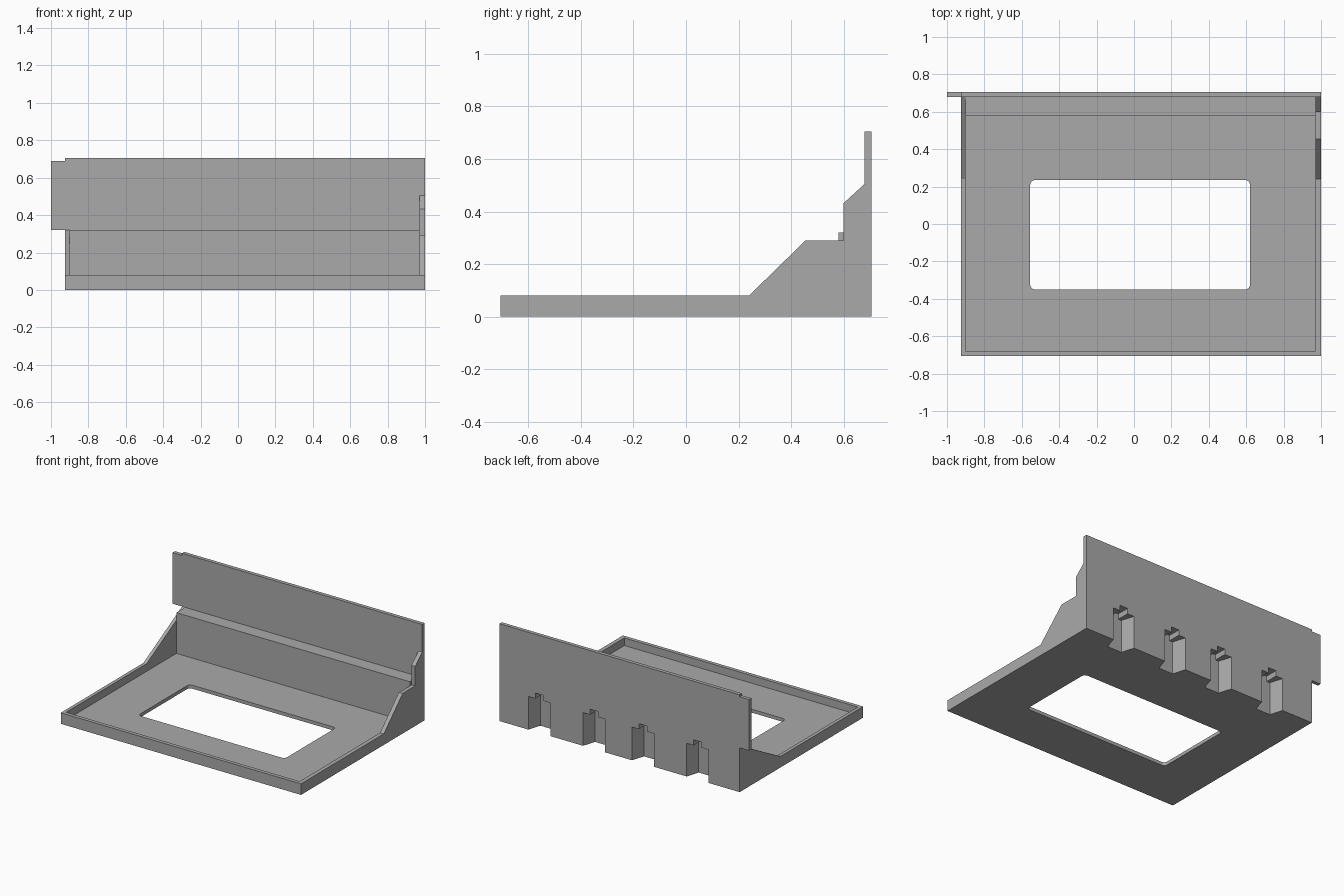
import bpy, bmesh, math
from mathutils import Vector

if "Cube" in bpy.data.objects:
    bpy.data.objects.remove(bpy.data.objects["Cube"], do_unlink=True)

grey = bpy.data.materials.new("plain_grey")
grey.use_nodes = True
colour = (0.4, 0.4, 0.4, 1)
grey.diffuse_color = colour
grey.node_tree.nodes["Principled BSDF"].inputs["Base Color"].default_value = colour


def prism(name, outline, axis, start, end):
    """Extrude a flat outline along an axis: X takes (y, z), Y takes (x, z), Z takes (x, y)."""
    place = {"X": lambda a, b, c: (c, a, b),
             "Y": lambda a, b, c: (a, c, b),
             "Z": lambda a, b, c: (a, b, c)}[axis]
    bm = bmesh.new()
    face = bm.faces.new([bm.verts.new(place(a, b, start)) for a, b in outline])
    grown = bmesh.ops.extrude_face_region(bm, geom=[face])["geom"]
    verts = [v for v in grown if isinstance(v, bmesh.types.BMVert)]
    bmesh.ops.translate(bm, verts=verts, vec=Vector(place(0, 0, end - start)))
    bmesh.ops.recalc_face_normals(bm, faces=bm.faces)
    mesh = bpy.data.meshes.new(name)
    bm.to_mesh(mesh)
    bm.free()
    mesh.materials.append(grey)
    obj = bpy.data.objects.new(name, mesh)
    bpy.context.collection.objects.link(obj)
    return obj


def cut(target, cutter):
    """Subtract the cutter from the target, then remove the cutter."""
    cutter.hide_render = True
    mod = target.modifiers.new("cut", "BOOLEAN")
    mod.operation = "DIFFERENCE"
    mod.solver = "EXACT"
    mod.object = cutter
    bpy.context.view_layer.objects.active = target
    bpy.ops.object.modifier_apply(modifier=mod.name)
    bpy.data.objects.remove(cutter, do_unlink=True)


def rounded_rectangle(x0, x1, y0, y1, r, steps=4):
    corners = [(x1 - r, y1 - r), (x0 + r, y1 - r), (x0 + r, y0 + r), (x1 - r, y0 + r)]
    return [(cx + r * math.cos(t), cy + r * math.sin(t))
            for i, (cx, cy) in enumerate(corners)
            for t in [(i + k / steps) * math.pi / 2 for k in range(steps + 1)]]


BACK, FRONT, RIM, LEDGE = 0.707, -0.707, 0.08, 0.32
INNER_RIGHT, INNER_LEFT = -0.9, 0.97

# Floor with front lip and rear ledge block
tray = prism("tray", [(FRONT, 0), (BACK, 0), (BACK, LEDGE), (0.58, LEDGE), (0.58, 0.025),
                      (-0.68, 0.025), (-0.68, RIM), (FRONT, RIM)],
             "X", INNER_RIGHT, INNER_LEFT)

# Rounded window in the floor
cut(tray, prism("window_cutter", rounded_rectangle(-0.555, 0.62, -0.35, 0.235, 0.025),
                "Z", -0.1, 0.1))

# Tapered pockets in the back, each with a small notch above
for x in (0.68, 0.242, -0.15, -0.588):
    pocket = [(x - 0.088, BACK + 0.001), (x + 0.088, BACK + 0.001),
              (x + 0.058, 0.612), (x - 0.058, 0.612)]
    cut(tray, prism("pocket_cutter", pocket, "Z", -0.05, 0.24))
    notch = [(x - 0.032, 0.75), (x + 0.032, 0.75), (x + 0.032, 0.612), (x - 0.032, 0.612)]
    cut(tray, prism("notch_cutter", notch, "Z", 0.2, 0.28))

# Stepped side wall
prism("left_wall", [(FRONT, 0), (BACK, 0), (BACK, 0.505), (0.68, 0.505), (0.6, 0.432),
                    (0.6, 0.29), (0.455, 0.29), (0.24, RIM), (FRONT, RIM)],
      "X", INNER_LEFT, 1.0)

# Plain sloped side wall
prism("right_wall", [(FRONT, 0), (BACK, 0), (BACK, LEDGE), (0.68, LEDGE),
                     (0.24, RIM), (FRONT, RIM)],
      "X", -0.925, INNER_RIGHT)

# Upright back plate, overhanging one side with a lowered corner
prism("back_plate", [(-1, LEDGE), (1, LEDGE), (1, 0.705), (-0.925, 0.705),
                     (-0.925, 0.69), (-1, 0.69)],
      "Y", 0.68, BACK)
